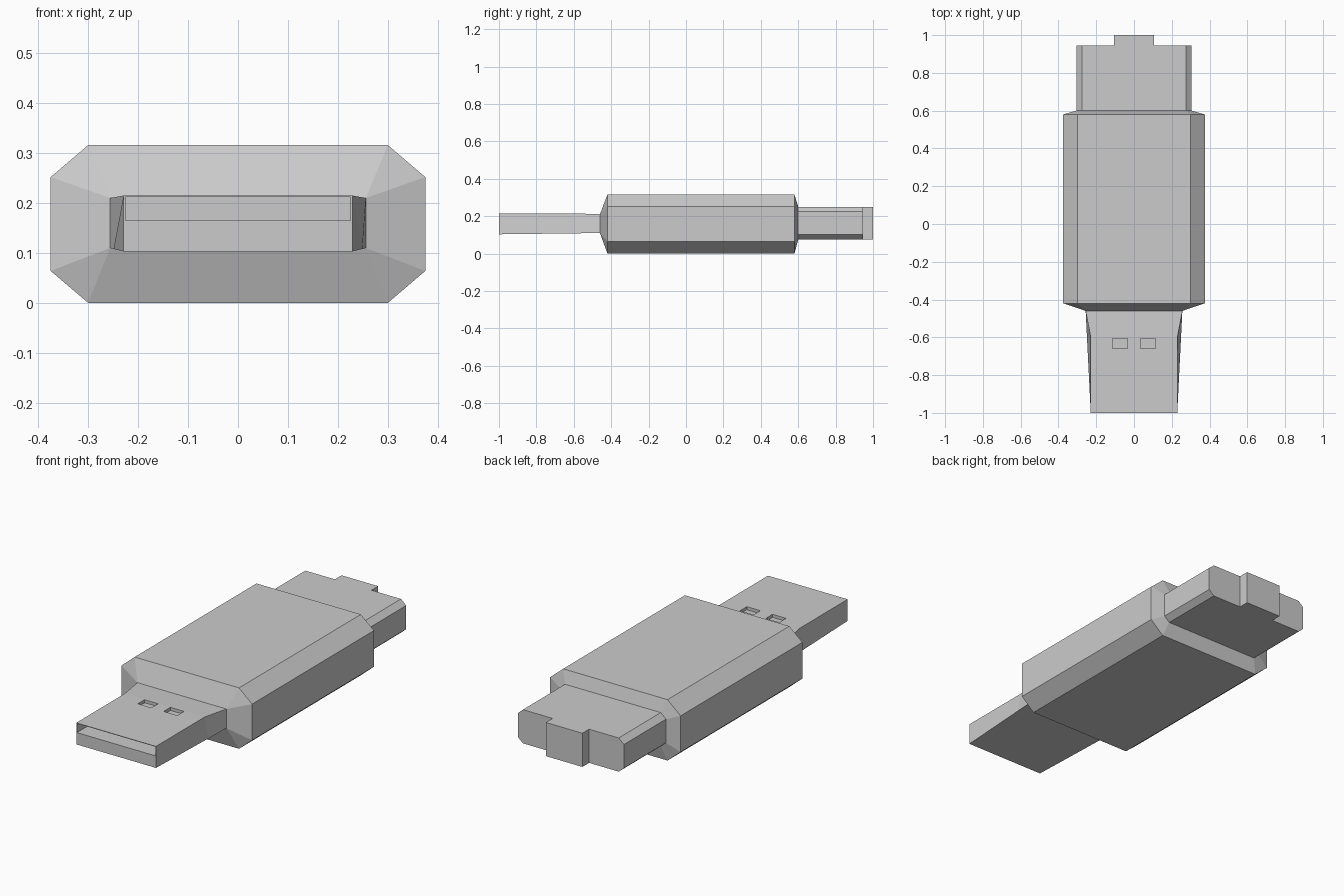
import bpy, bmesh

if "Cube" in bpy.data.objects:
    bpy.data.objects.remove(bpy.data.objects["Cube"])


def finish(bm, name):
    bmesh.ops.remove_doubles(bm, verts=bm.verts, dist=1e-5)
    bmesh.ops.recalc_face_normals(bm, faces=bm.faces)
    mesh = bpy.data.meshes.new(name)
    bm.to_mesh(mesh)
    bm.free()
    obj = bpy.data.objects.new(name, mesh)
    bpy.context.collection.objects.link(obj)
    return obj


def octagon(y, w, z0, z1, cx=0.0, cz=0.0):
    """Rectangle ring at depth y with corners cut by cx, cz."""
    return [(-w + cx, y, z0), (w - cx, y, z0), (w, y, z0 + cz), (w, y, z1 - cz),
            (w - cx, y, z1), (-w + cx, y, z1), (-w, y, z1 - cz), (-w, y, z0 + cz)]


def loft(name, rings):
    bm = bmesh.new()
    loops = [[bm.verts.new(p) for p in r] for r in rings]
    n = len(rings[0])
    for a, b in zip(loops, loops[1:]):
        for i in range(n):
            j = (i + 1) % n
            bm.faces.new((a[i], a[j], b[j], b[i]))
    bm.faces.new(loops[0])
    bm.faces.new(loops[-1])
    return finish(bm, name)


def box(name, x0, x1, y0, y1, z0, z1):
    return loft(name, [[(x0, y, z0), (x1, y, z0), (x1, y, z1), (x0, y, z1)]
                       for y in (y0, y1)])


def cut(obj, cutter):
    cutter.hide_render = True
    mod = obj.modifiers.new("cut", 'BOOLEAN')
    mod.operation = 'DIFFERENCE'
    mod.solver = 'EXACT'
    mod.object = cutter
    bpy.context.view_layer.objects.active = obj
    bpy.ops.object.modifier_apply(modifier=mod.name)
    bpy.data.objects.remove(cutter)


# Chamfered housing, tapering at both ends to the connectors
loft("housing", [
    octagon(-0.46, 0.256, 0.11, 0.21),
    octagon(-0.42, 0.375, 0, 0.316, 0.075, 0.064),
    octagon(0.58, 0.375, 0, 0.316, 0.075, 0.064),
    octagon(0.60, 0.305, 0.075, 0.25, 0.03, 0.026)])


# Front plug: flared at the base, square at the tip
def plug_ring(y, wb, wt, z0, z1):
    return [(-wb, y, z0), (wb, y, z0), (wt, y, z1), (-wt, y, z1)]


plug = loft("plug", [
    plug_ring(-1.0, 0.229, 0.229, 0.103, 0.215),
    plug_ring(-0.6, 0.249, 0.229, 0.108, 0.215),
    plug_ring(-0.46, 0.256, 0.256, 0.11, 0.21)])

# Opening in the plug tip and the two latch pockets on top
cut(plug, box("slot_cutter", -0.225, 0.225, -1.1, -0.7, 0.165, 0.212))
for s in (-1, 1):
    xs = sorted((s * 0.035, s * 0.113))
    cut(plug, box("pocket_cutter", *xs, -0.66, -0.605, 0.199, 0.3))

# Rear connector with its centre tab
loft("rear_connector", [octagon(y, 0.305, 0.075, 0.25, 0.03, 0.026)
                        for y in (0.60, 0.945)])
box("rear_tab", -0.105, 0.105, 0.945, 1.0, 0.075, 0.25)
